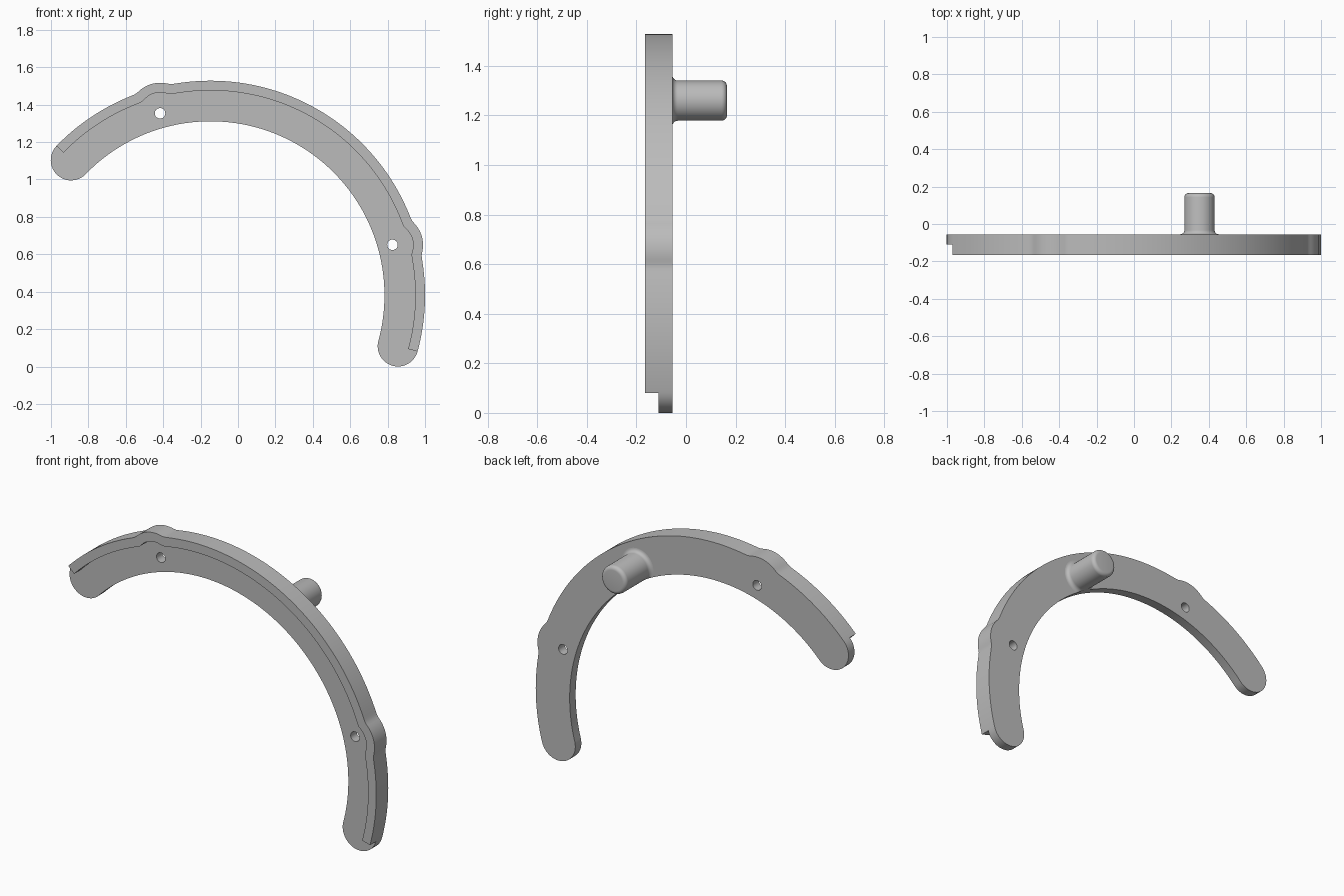
import bpy, bmesh
from math import sin, cos, radians, sqrt, pi
from mathutils import Vector

cube = bpy.data.objects.get("Cube")
if cube:
    bpy.data.objects.remove(cube, do_unlink=True)

CENTRE = Vector((-0.147, 0.381))           # arc centre in x, z
R_OUT, R_IN, R_LIP = 1.147, 0.93, 1.095
START, END = radians(-15.2), radians(135.9)
MIDDLE = radians(60.5)
HOLES = [MIDDLE - pi / 4, MIDDLE + pi / 4]
R_PIN = 1.0095                             # radius on which holes and post sit
Y_FRONT, Y_STEP, Y_BACK, Y_TIP = -0.165, -0.11, -0.055, 0.165

grey = bpy.data.materials.new("Plain grey")
grey.use_nodes = True
colour = (0.5, 0.5, 0.5, 1)
grey.diffuse_color = colour
grey.node_tree.nodes["Principled BSDF"].inputs["Base Color"].default_value = colour


def polar(r, a, c=CENTRE):
    return c + Vector((r * cos(a), r * sin(a)))


def arc(r, a, b, n, c=CENTRE):
    return [polar(r, a + (b - a) * i / n, c) for i in range(n + 1)]


def bumped_arc(base, bump, a, b, n=240):
    """Arc that swells concentrically around each hole, softly blended."""
    points = []
    for i in range(n + 1):
        t = a + (b - a) * i / n
        r = base
        for h in HOLES:
            s = bump ** 2 - (R_PIN * sin(t - h)) ** 2
            if s > 0 and cos(t - h) > 0:
                d = R_PIN * cos(t - h) + sqrt(s) - base
                r = base + (d + sqrt(d * d + 0.00003)) / 2
        points.append(polar(r, t))
    return points


def finish(obj):
    bm = bmesh.new()
    bm.from_mesh(obj.data)
    bmesh.ops.remove_doubles(bm, verts=bm.verts, dist=0.00005)
    bmesh.ops.recalc_face_normals(bm, faces=bm.faces)
    bm.to_mesh(obj.data)
    bm.free()
    obj.data.materials.clear()
    obj.data.materials.append(grey)
    bpy.ops.object.select_all(action='DESELECT')
    obj.select_set(True)
    bpy.context.view_layer.objects.active = obj
    bpy.ops.object.shade_smooth_by_angle(angle=radians(30))


def slab(name, loops, y0, y1):
    """Extruded flat outline; further loops become holes."""
    curve = bpy.data.curves.new(name, 'CURVE')
    curve.dimensions = '2D'
    curve.fill_mode = 'BOTH'
    curve.extrude = (y1 - y0) / 2
    for loop in loops:
        spline = curve.splines.new('POLY')
        spline.points.add(len(loop) - 1)
        for p, q in zip(spline.points, loop):
            p.co = (q.x, q.y, 0, 1)
        spline.use_cyclic_u = True
    obj = bpy.data.objects.new(name, curve)
    bpy.context.collection.objects.link(obj)
    obj.rotation_euler.x = pi / 2
    obj.location.y = (y0 + y1) / 2
    bpy.ops.object.select_all(action='DESELECT')
    obj.select_set(True)
    bpy.context.view_layer.objects.active = obj
    bpy.ops.object.convert(target='MESH')
    bpy.ops.object.transform_apply(location=True, rotation=True, scale=True)
    finish(bpy.context.view_layer.objects.active)


# Curved back plate with round ends, swellings and two through holes
r_mid, r_cap = (R_OUT + R_IN) / 2, (R_OUT - R_IN) / 2
outline = bumped_arc(R_OUT, 0.163, START, END)
outline += arc(r_cap, END, END + pi, 24, polar(r_mid, END))[1:]
outline += arc(R_IN, END, START, 120)[1:]
outline += arc(r_cap, START + pi, START + 2 * pi, 24, polar(r_mid, START))[1:-1]
holes = [arc(0.028, 0, 2 * pi, 32, polar(R_PIN, h))[:-1] for h in HOLES]
slab("back_plate", [outline] + holes, Y_STEP, Y_BACK)

# Raised rim along the outer edge of the front
rim = bumped_arc(R_OUT, 0.163, START, END) + bumped_arc(R_LIP, 0.111, END, START)
slab("front_rim", [rim], Y_FRONT, Y_STEP)

# Round post on the back, with a flared foot and a rounded tip
RADIUS, FILLET = 0.081, 0.022
length = Y_TIP - Y_BACK
profile = [(0, 0)]
for i in range(7):
    a = i * pi / 12
    profile.append((RADIUS + FILLET * (1 - sin(a)), FILLET * (1 - cos(a))))
for i in range(7):
    a = i * pi / 12
    profile.append((RADIUS - FILLET * (1 - cos(a)), length - FILLET * (1 - sin(a))))
profile.append((0, length))

foot = polar(R_PIN, MIDDLE)
bm = bmesh.new()
verts = [bm.verts.new((foot.x + r, Y_BACK + h, foot.y)) for r, h in profile]
edges = [bm.edges.new(pair) for pair in zip(verts, verts[1:])]
bmesh.ops.spin(bm, geom=verts + edges, cent=(foot.x, 0, foot.y), axis=(0, 1, 0),
               angle=2 * pi, steps=64)
# Trim the flare where it would overhang the plate's inner edge
for v in bm.verts:
    offset = Vector((v.co.x, v.co.z)) - CENTRE
    if offset.length < R_IN:
        trimmed = CENTRE + offset.normalized() * R_IN
        v.co.x, v.co.z = trimmed
mesh = bpy.data.meshes.new("post")
bm.to_mesh(mesh)
bm.free()
post = bpy.data.objects.new("post", mesh)
bpy.context.collection.objects.link(post)
finish(post)
